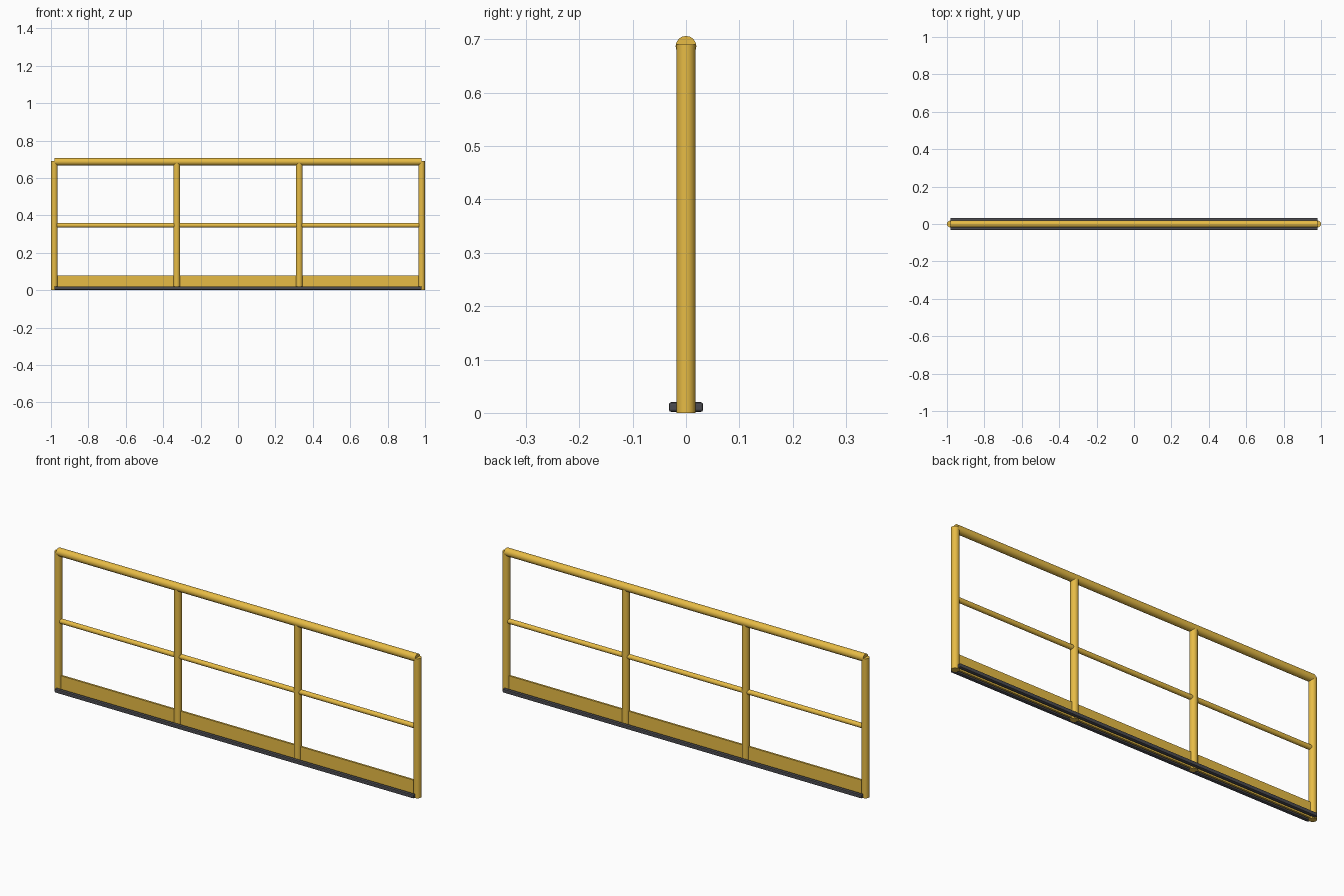
import bpy, math

if "Cube" in bpy.data.objects:
    bpy.data.objects.remove(bpy.data.objects["Cube"])

def material(name, color):
    m = bpy.data.materials.new(name)
    m.diffuse_color = color
    m.use_nodes = True
    m.node_tree.nodes["Principled BSDF"].inputs["Base Color"].default_value = m.diffuse_color
    return m

yellow = material("yellow_paint", (0.80, 0.50, 0.06, 1))
dark = material("dark_rubber", (0.07, 0.07, 0.08, 1))

def tube(name, radius, length, loc, along_x=False):
    rot = (0, math.pi / 2, 0) if along_x else (0, 0, 0)
    bpy.ops.mesh.primitive_cylinder_add(vertices=16, radius=radius, depth=length,
                                        location=loc, rotation=rot)
    o = bpy.context.object
    o.name = name
    o.data.materials.append(yellow)
    bpy.ops.object.shade_smooth_by_angle(angle=math.radians(40))
    return o

def box(name, size, loc, mat, bevel=0):
    bpy.ops.mesh.primitive_cube_add(size=1, location=loc)
    o = bpy.context.object
    o.name = name
    o.scale = size
    bpy.ops.object.transform_apply(location=False, rotation=False, scale=True)
    o.data.materials.append(mat)
    if bevel:
        b = o.modifiers.new("bevel", 'BEVEL')
        b.width = bevel
        b.segments = 2
    return o

# Four evenly spaced posts; the inner ones stop under the top rail
for i in range(4):
    x = -0.982 + i * 1.964 / 3
    top = 0.69 if i in (0, 3) else 0.68
    tube("post", 0.018, top, (x, 0, top / 2))

# Horizontal rails
tube("top_rail", 0.0195, 1.964, (0, 0, 0.687), True)
tube("middle_rail", 0.012, 1.964, (0, 0, 0.347), True)

# Kick plate between the end posts
box("toe_board", (1.95, 0.01, 0.076), (0, 0, 0.041), yellow)

# Dark base runners either side of the posts
for s in (-1, 1):
    box("base_runner", (1.964, 0.018, 0.018), (0, s * 0.023, 0.011), dark, 0.004)
